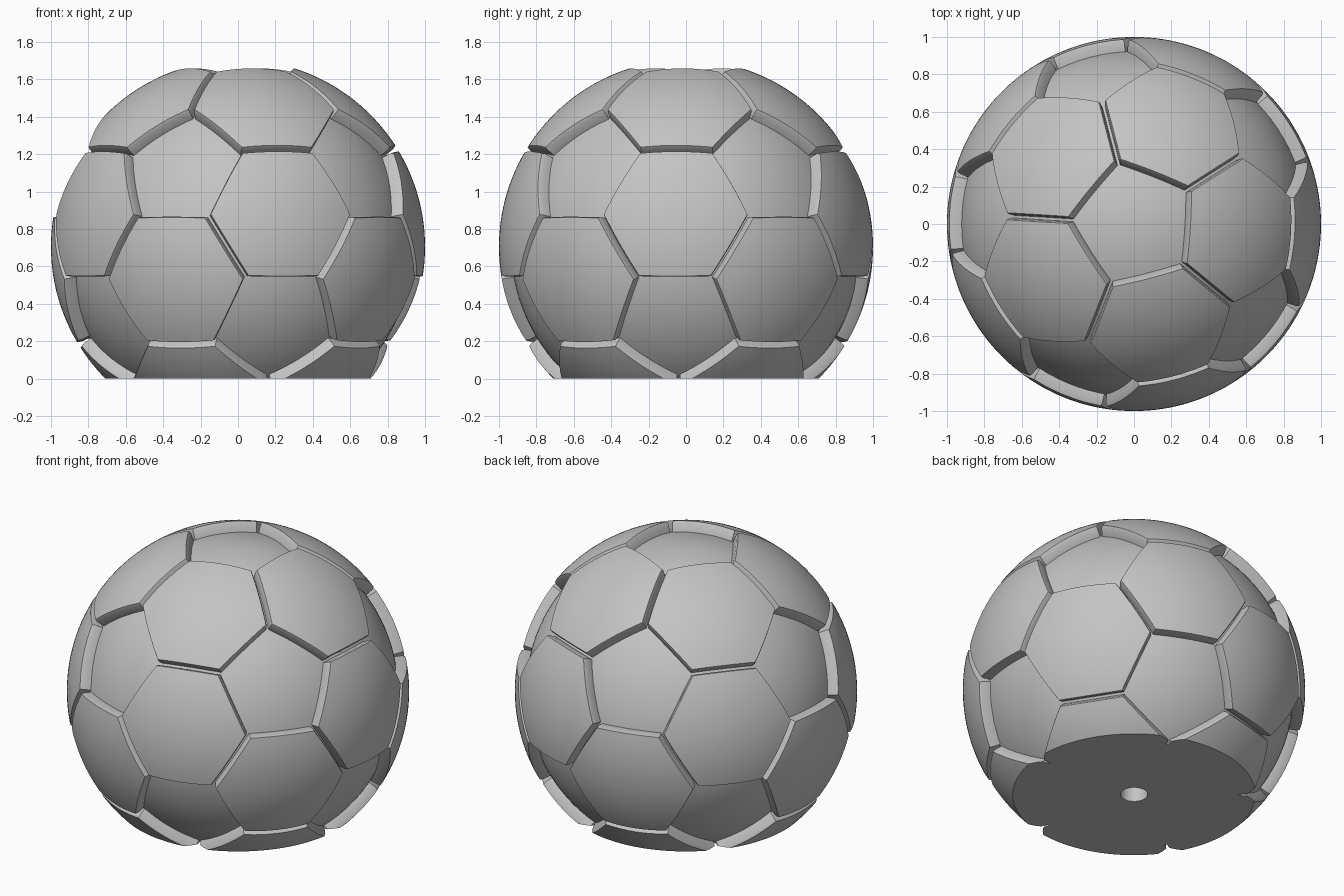
import bpy, bmesh
from math import sin, cos, pi, radians, sqrt, asin, atan
from mathutils import Vector
from itertools import combinations

CENTER_Z = 0.705     # ball centre above the flat base
CORE_R = 0.935       # recessed sphere that forms the pentagons
TURN = radians(32.5)
EDGE_STEPS, RINGS = 12, 10
HOLE_R, HOLE_DEPTH = 0.08, 0.35

if "Cube" in bpy.data.objects:
    bpy.data.objects.remove(bpy.data.objects["Cube"])

grey = bpy.data.materials.new("plain grey")
grey.use_nodes = True
colour = (0.55, 0.55, 0.55, 1)
grey.diffuse_color = colour
grey.node_tree.nodes["Principled BSDF"].inputs["Base Color"].default_value = colour


def finish(bm, name):
    bmesh.ops.recalc_face_normals(bm, faces=bm.faces)
    mesh = bpy.data.meshes.new(name)
    bm.to_mesh(mesh)
    bm.free()
    mesh.materials.append(grey)
    obj = bpy.data.objects.new(name, mesh)
    bpy.context.collection.objects.link(obj)
    bpy.ops.object.select_all(action='DESELECT')
    obj.select_set(True)
    bpy.context.view_layer.objects.active = obj
    bpy.ops.object.shade_smooth_by_angle(angle=radians(25))


# Inner ball: flat base with a round socket, turned from a profile
def build_core():
    start = -asin(CENTER_Z / CORE_R)
    profile = [(0, HOLE_DEPTH), (HOLE_R, HOLE_DEPTH), (HOLE_R, 0)]
    steps = 48
    for i in range(steps + 1):
        a = start + (pi / 2 - start) * i / steps
        profile.append((CORE_R * cos(a), CENTER_Z + CORE_R * sin(a)))
    bm = bmesh.new()
    verts = [bm.verts.new((x, 0, z)) for x, z in profile]
    edges = [bm.edges.new(pair) for pair in zip(verts, verts[1:])]
    bmesh.ops.spin(bm, geom=verts + edges, cent=(0, 0, 0), axis=(0, 0, 1),
                   angle=2 * pi, steps=96)
    bmesh.ops.remove_doubles(bm, verts=bm.verts, dist=1e-4)
    finish(bm, "inner_ball")


# Raised hexagon: domed top, small chamfer, sloped wall, cut flat at the base
def build_panel(corners, name):
    mid = sum(corners, Vector()) / 6
    apothem = ((corners[0] + corners[1]) / 2 - mid).length
    top = 1 - 0.02 / apothem
    layers = [(top * i / RINGS, 1) for i in range(1, RINGS + 1)]
    layers += [(1 - 0.013 / apothem, 0.985), (1 - 0.008 / apothem, CORE_R),
               (1 - 0.008 / apothem, 0.9)]
    lift = Vector((0, 0, CENTER_Z))
    bm = bmesh.new()
    loops = []
    for scale, radius in layers:
        loop = []
        for i, a in enumerate(corners):
            b = corners[(i + 1) % 6]
            for k in range(EDGE_STEPS):
                p = mid.lerp(a.lerp(b, k / EDGE_STEPS), scale)
                loop.append(bm.verts.new(p.normalized() * radius + lift))
        loops.append(loop)
    count = len(loops[0])
    caps = [(loops[0], 1), (loops[-1], 0.88)]
    for loop, radius in caps:
        tip = bm.verts.new(mid.normalized() * radius + lift)
        for i in range(count):
            bm.faces.new((tip, loop[i], loop[(i + 1) % count]))
    for lower, upper in zip(loops, loops[1:]):
        for i in range(count):
            j = (i + 1) % count
            bm.faces.new((lower[i], lower[j], upper[j], upper[i]))
    cut = bmesh.ops.bisect_plane(
        bm, geom=bm.verts[:] + bm.edges[:] + bm.faces[:], plane_co=(0, 0, 0),
        plane_no=(0, 0, 1), clear_inner=True)["geom_cut"]
    rim = [e for e in cut if isinstance(e, bmesh.types.BMEdge)]
    if rim:
        bmesh.ops.edgenet_fill(bm, edges=rim)
    finish(bm, name)


# Pentagon centres: the twelve points of an icosahedron
points = [Vector((0, 0, 1)), Vector((0, 0, -1))]
polar = atan(2)
for k in range(5):
    for side in (1, -1):
        a = TURN + 2 * pi * k / 5 + (0 if side > 0 else pi / 5)
        points.append(Vector((sin(polar) * cos(a), sin(polar) * sin(a),
                              side * cos(polar))))

build_core()

# One raised hexagon for each triangle of neighbouring pentagon centres
number = 0
for tri in combinations(points, 3):
    if all((p - q).length < 1.1 for p, q in combinations(tri, 2)):
        number += 1
        corners = []
        for i in range(3):
            p, q = tri[i], tri[(i + 1) % 3]
            corners += [(2 * p + q).normalized(), (p + 2 * q).normalized()]
        build_panel(corners, f"hexagon_panel_{number:02d}")
